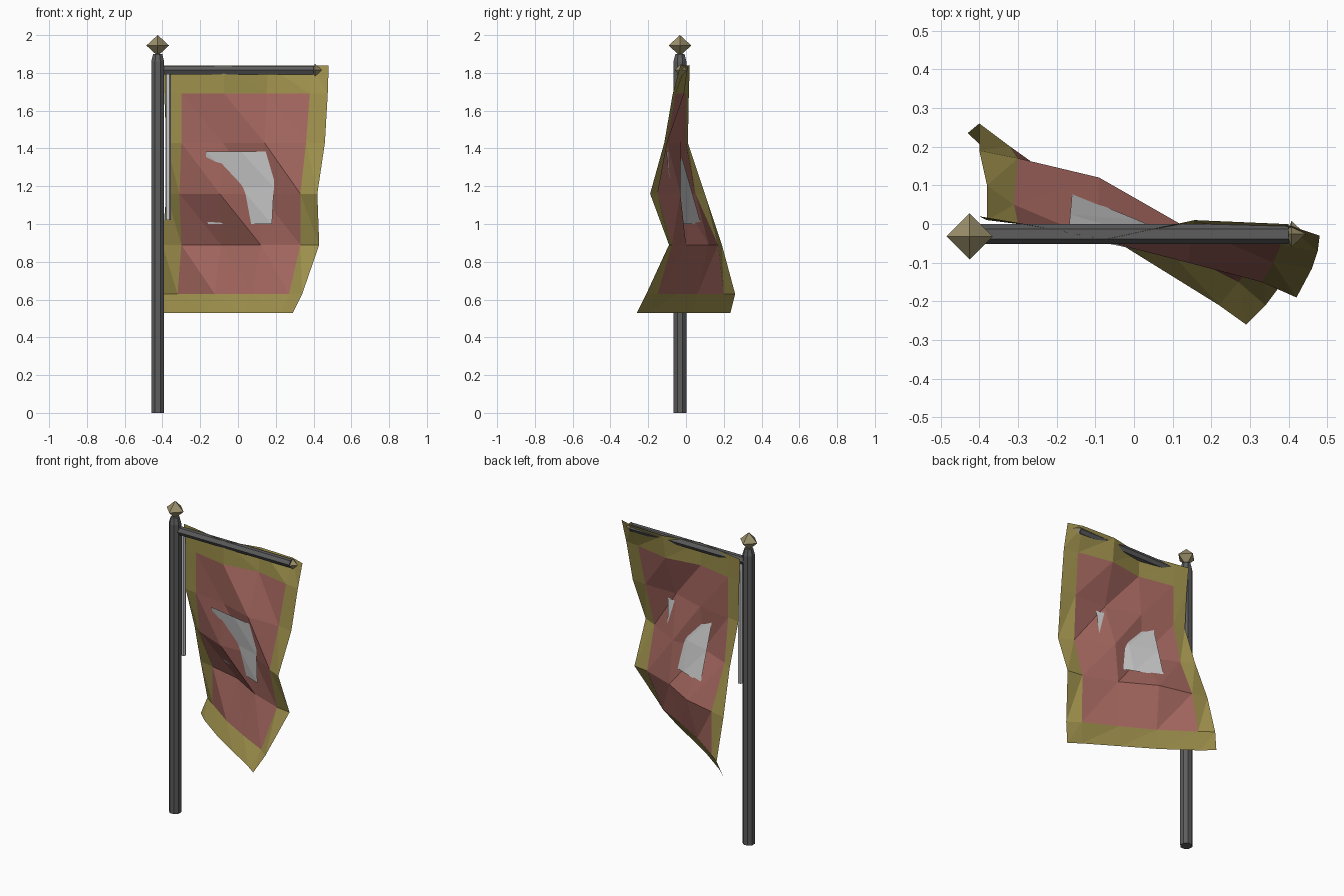
import bpy, math
from mathutils import Vector

if "Cube" in bpy.data.objects:
    bpy.data.objects.remove(bpy.data.objects["Cube"])


def mat(name, r, g, b):
    m = bpy.data.materials.new(name)
    m.diffuse_color = (r, g, b, 1)
    m.use_nodes = True
    m.node_tree.nodes["Principled BSDF"].inputs["Base Color"].default_value = m.diffuse_color
    return m


RED = mat("red_cloth", 0.36, 0.13, 0.11)
GOLD = mat("gold_trim", 0.33, 0.27, 0.07)
DARK = mat("dark_metal", 0.11, 0.11, 0.11)
BRASS = mat("brass", 0.33, 0.28, 0.15)


def make(name, verts, faces, material=None):
    me = bpy.data.meshes.new(name)
    me.from_pydata(verts, [], faces)
    me.update()
    ob = bpy.data.objects.new(name, me)
    bpy.context.collection.objects.link(ob)
    if material:
        me.materials.append(material)
    return ob


def lathe(name, origin, axis, profile, sides, phase, material=None):
    """Faceted turned part: profile is (distance along axis, radius)."""
    q = Vector((0, 0, 1)).rotation_difference(Vector(axis))
    verts, faces = [], []
    for h, r in profile:
        for i in range(sides):
            a = phase + 2 * math.pi * i / sides
            verts.append(Vector(origin) + q @ Vector((r * math.cos(a), r * math.sin(a), h)))
    for k in range(len(profile) - 1):
        for i in range(sides):
            j = (i + 1) % sides
            a, b = k * sides, (k + 1) * sides
            faces.append((a + i, a + j, b + j, b + i))
    faces.append(tuple(reversed(range(sides))))
    faces.append(tuple(range(len(verts) - sides, len(verts))))
    return make(name, verts, faces, material)


# Pole, finial, crossbar with tip, hanging rod
PX, PY = -0.425, -0.032
E = 0.0005
lathe("pole", (PX, PY, 0), (0, 0, 1),
      [(0, 0.037), (1.86, 0.037), (1.9, 0.026)], 8, math.pi / 8, DARK)
lathe("finial", (PX, PY, 1.89), (0, 0, 1),
      [(0, E), (0.055, 0.06), (0.11, E)], 4, 0, BRASS)
lathe("crossbar", (-0.42, -0.026, 1.815), (1, 0, 0),
      [(0, 0.026), (0.82, 0.026)], 6, math.pi / 6, DARK)
lathe("crossbar_tip", (0.395, -0.026, 1.815), (1, 0, 0),
      [(0, E), (0.012, 0.034), (0.048, E)], 4, 0, BRASS)
lathe("hanging_rod", (-0.37, -0.025, 1.02), (0, 0, 1),
      [(0, 0.015), (0.78, 0.015)], 6, 0)

# Cloth rows: z, four outline x positions (edge, panel, panel, edge), depth at six columns
ROWS = [
    (1.84, -0.40, -0.31, 0.39, 0.48, [0.02, 0.005, -0.04, 0.01, 0.0, -0.03]),
    (1.69, -0.39, -0.30, 0.38, 0.475, [0.015, 0.0, -0.045, -0.01, -0.055, -0.07]),
    (1.43, -0.38, -0.30, 0.36, 0.46, [0.01, 0.0, -0.03, -0.10, -0.10, -0.115]),
    (1.16, -0.38, -0.31, 0.33, 0.42, [0.10, 0.05, -0.04, -0.03, -0.15, -0.19]),
    (0.89, -0.40, -0.30, 0.33, 0.43, [0.19, 0.17, 0.12, 0.0, -0.075, -0.09]),
    (0.63, -0.40, -0.32, 0.27, 0.34, [0.26, 0.20, 0.06, -0.05, -0.15, -0.21]),
    (0.53, -0.43, -0.36, 0.22, 0.29, [0.235, 0.17, 0.03, -0.09, -0.21, -0.26]),
]
cloth = []
for z, xl, a, b, xr, ys in ROWS:
    xs = [xl, a, a + (b - a) / 3, a + (b - a) * 2 / 3, b, xr]
    cloth += [(x, y, z) for x, y in zip(xs, ys)]

panel, border = [], []
for r in range(6):
    for c in range(5):
        tl = r * 6 + c
        tr, bl, br = tl + 1, tl + 6, tl + 7
        inner = 0 < r < 5 and 0 < c < 4
        (panel if inner else border).extend([(tl, bl, br), (tl, br, tr)])


def sheet(name, faces, material):
    used = sorted({i for f in faces for i in f})
    remap = {v: k for k, v in enumerate(used)}
    make(name, [cloth[i] for i in used], [tuple(remap[i] for i in f) for f in faces], material)


sheet("banner_panel", panel, RED)
sheet("banner_border", border, GOLD)

# Plain patch running through the folds of the cloth
N = 3
patch = []
for r in range(N):
    v = r / (N - 1)
    for c in range(N):
        u = c / (N - 1)
        top = -0.03 - 0.075 * u
        low = 0.08 - 0.14 * u
        x = -0.17 + 0.37 * u + v * (0.01 - 0.03 * u)
        patch.append((x, top + (low - top) * v, 1.385 - 0.385 * v))
faces = []
for r in range(N - 1):
    for c in range(N - 1):
        i = r * N + c
        faces += [(i, i + N, i + N + 1), (i, i + N + 1, i + 1)]
make("banner_patch", patch, faces)
